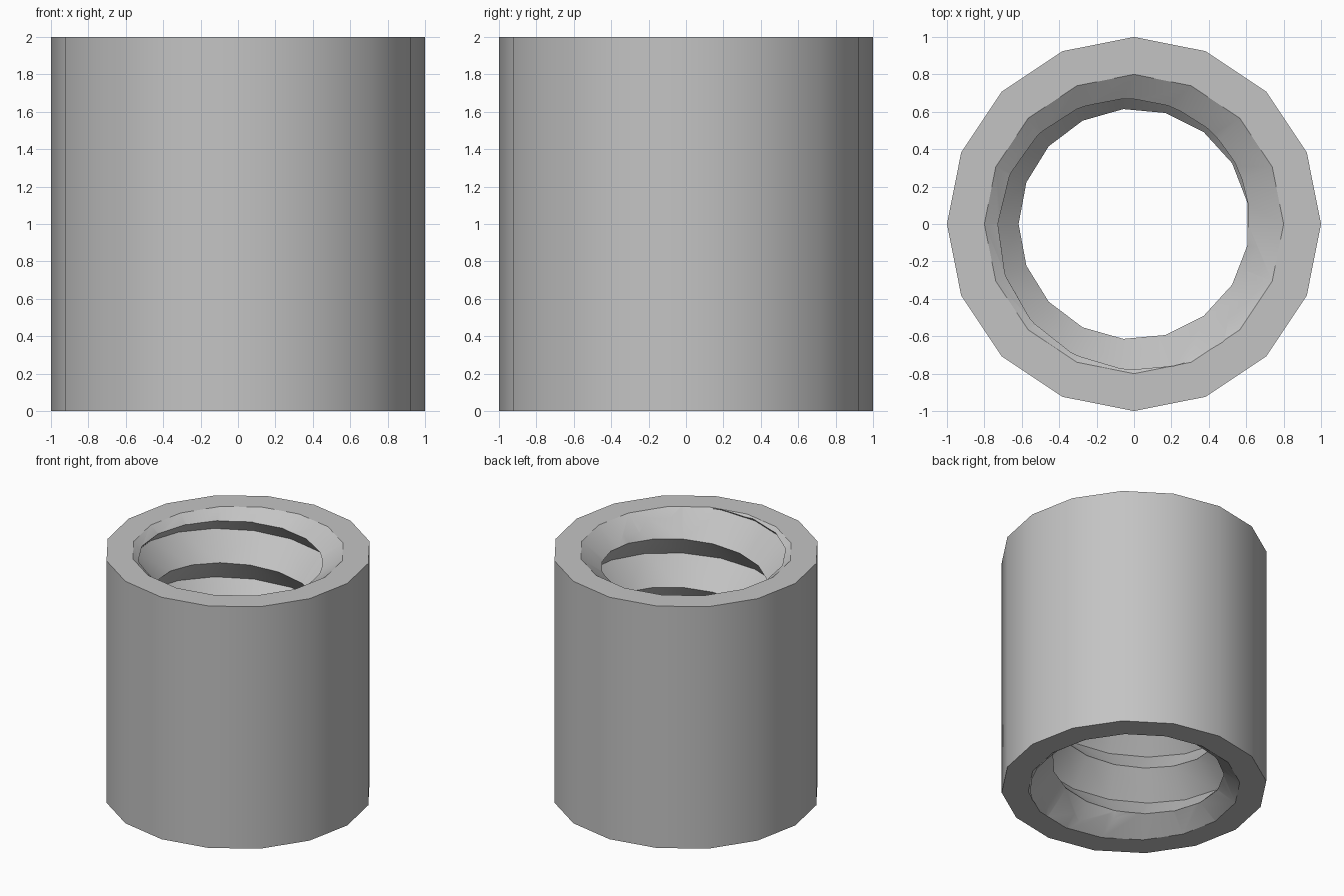
import bpy, bmesh, math

cube = bpy.data.objects.get("Cube")
if cube:
    bpy.data.objects.remove(cube, do_unlink=True)

SIDES, STEPS = 16, 17
PITCH, ROOT, CREST = 0.4, 0.8, 0.617
BEVEL = 0.13
CREST_Z = 1.87          # height of the top crest at angle zero

grey = bpy.data.materials.new("plain grey")
grey.use_nodes = True
colour = (0.55, 0.55, 0.55, 1)
grey.diffuse_color = colour
grey.node_tree.nodes["Principled BSDF"].inputs["Base Color"].default_value = colour


def finish(name, bm):
    bmesh.ops.recalc_face_normals(bm, faces=bm.faces)
    mesh = bpy.data.meshes.new(name)
    bm.to_mesh(mesh)
    bm.free()
    mesh.materials.append(grey)
    obj = bpy.data.objects.new(name, mesh)
    bpy.context.collection.objects.link(obj)
    return obj


def lathe(name, profile):
    """Closed solid from (radius, height) rings."""
    bm = bmesh.new()
    rings = []
    for r, z in profile:
        rings.append([bm.verts.new((r * math.cos(a), r * math.sin(a), z))
                      for a in (math.tau * i / SIDES for i in range(SIDES))])
    for low, high in zip(rings, rings[1:]):
        for i in range(SIDES):
            k = (i + 1) % SIDES
            bm.faces.new((low[i], low[k], high[k], high[i]))
    bm.faces.new(rings[0][::-1])
    bm.faces.new(rings[-1])
    return finish(name, bm)


def thread_cutter():
    """Closed helical V-thread solid, longer than the sleeve."""
    bm = bmesh.new()
    turns = 8
    base = CREST_Z - 6 * PITCH

    def helix(radius, z0, count):
        pts = []
        for j in range(count):
            a = math.tau * j / STEPS + math.pi
            z = z0 + PITCH * (j / STEPS + 0.5)
            pts.append(bm.verts.new((radius * math.cos(a), radius * math.sin(a), z)))
        return pts

    n = turns * STEPS
    root = helix(ROOT, base - PITCH / 2, n + STEPS)
    crest = helix(CREST, base, n)
    for j in range(n - 1):
        bm.faces.new((root[j], root[j + 1], crest[j + 1], crest[j]))
        bm.faces.new((crest[j], crest[j + 1], root[j + STEPS + 1], root[j + STEPS]))
    # Close both ends towards the axis
    bm.edges.ensure_lookup_table()
    open_edges = [e for e in bm.edges if e.is_boundary]
    middle = base + PITCH * turns / 2
    low = bm.verts.new((0, 0, base))
    high = bm.verts.new((0, 0, base + PITCH * turns))
    for e in open_edges:
        z = (e.verts[0].co.z + e.verts[1].co.z) / 2
        bm.faces.new((e.verts[0], e.verts[1], low if z < middle else high))
    # Drop spare root points
    bmesh.ops.delete(bm, geom=[v for v in bm.verts if not v.link_faces], context='VERTS')
    return finish("thread_cutter", bm)


# Outer sleeve
sleeve = lathe("threaded_sleeve", [(1, 0), (1, 2)])

# Helical bore and a lead-in bevel at each end
slope = (ROOT - CREST) / BEVEL
over = 0.1
tip = CREST - 0.05
depth = (ROOT - tip) / slope
wide = ROOT + over * slope
cutters = [
    thread_cutter(),
    lathe("top_bevel_cutter", [(tip, 2 - depth), (wide, 2 + over)]),
    lathe("bottom_bevel_cutter", [(wide, -over), (tip, depth)]),
]
bpy.context.view_layer.objects.active = sleeve
sleeve.select_set(True)
for cutter in cutters:
    cutter.hide_render = True
    mod = sleeve.modifiers.new("cut", 'BOOLEAN')
    mod.operation = 'DIFFERENCE'
    mod.solver = 'EXACT'
    mod.object = cutter
    bpy.ops.object.modifier_apply(modifier=mod.name)
    bpy.data.objects.remove(cutter, do_unlink=True)

# Smooth walls, sharp rims and thread edges
bpy.ops.object.shade_smooth_by_angle(angle=math.radians(30))
